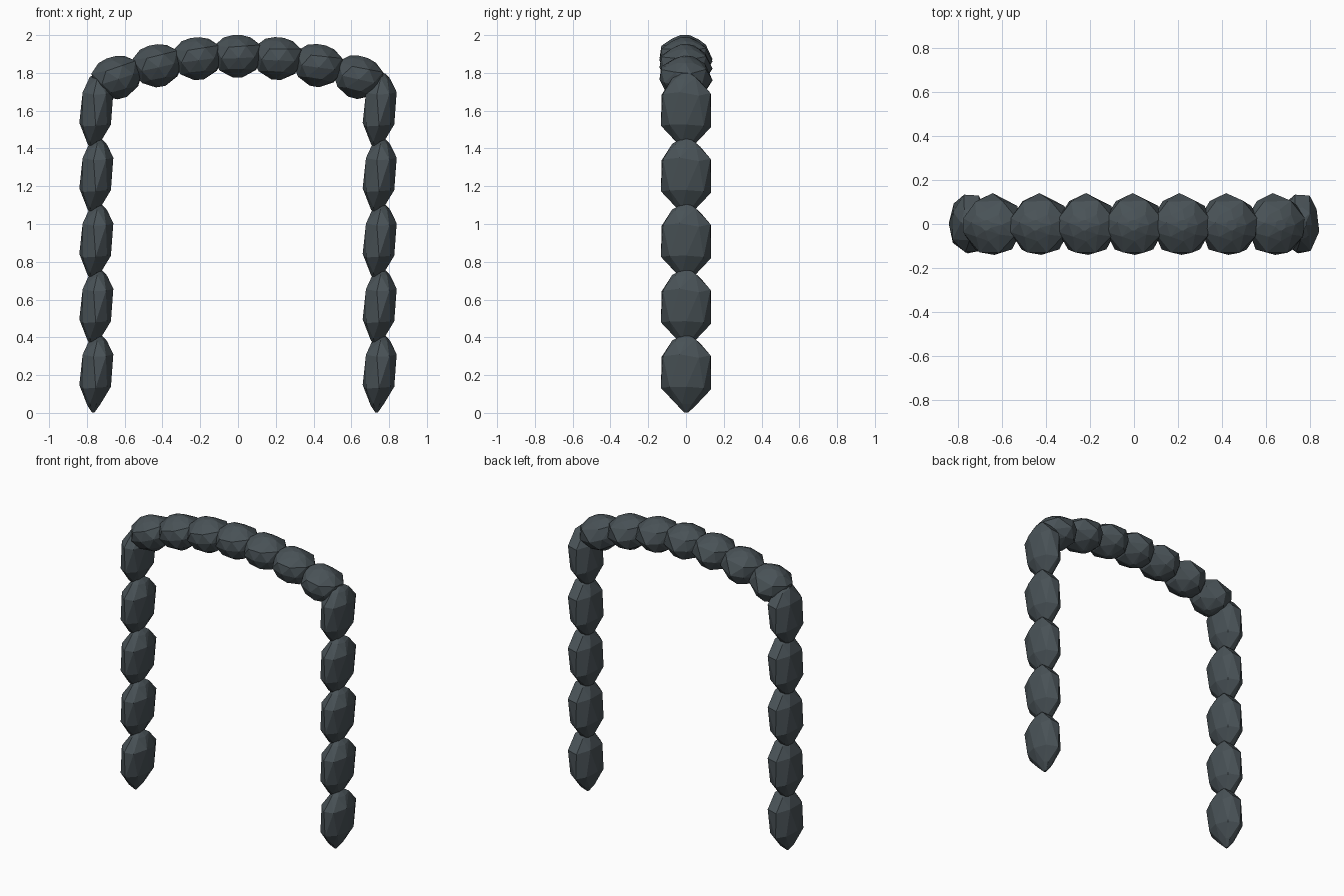
import bpy, bmesh, math, random
from mathutils import Vector

cube = bpy.data.objects.get("Cube")
if cube:
    bpy.data.objects.remove(cube, do_unlink=True)

slate = bpy.data.materials.new("dark slate")
slate.use_nodes = True
color = (0.066, 0.084, 0.094, 1)
slate.diffuse_color = color
slate.node_tree.nodes["Principled BSDF"].inputs["Base Color"].default_value = color

# Unit stone outlines: (height, radius) from bottom to top
PILLAR = [(-1, 0.08), (-0.82, 0.43), (-0.34, 0.98), (0.48, 1), (0.86, 0.55), (1, 0.2)]
ARCH = [(-1, 0.18), (-0.65, 0.75), (-0.1, 1), (0.48, 0.92), (0.85, 0.52), (1, 0.18)]


def make_stone(name, outline, half, location, shear=0, tilt=0, seed=1, sides=8):
    """Chiselled stone: convex hull of uneven rings, fitted to its half sizes."""
    rng = random.Random(seed)
    points = []
    for row, (z, r) in enumerate(outline):
        for k in range(sides):
            a = math.tau * (k + 0.5 * (row % 2) + rng.uniform(-0.2, 0.2)) / sides
            reach = r * rng.uniform(0.94, 1.03)
            dz = rng.uniform(-0.06, 0.06) if abs(z) < 0.9 else 0
            points.append(Vector((reach * math.cos(a) + shear * z, reach * math.sin(a), z + dz)))
    low = [min(p[i] for p in points) for i in range(3)]
    high = [max(p[i] for p in points) for i in range(3)]
    bm = bmesh.new()
    for p in points:
        bm.verts.new([half[i] * (2 * (p[i] - low[i]) / (high[i] - low[i]) - 1) for i in range(3)])
    hull = bmesh.ops.convex_hull(bm, input=bm.verts)
    unused = {g for g in hull["geom_interior"] + hull["geom_unused"] if isinstance(g, bmesh.types.BMVert)}
    bmesh.ops.delete(bm, geom=list(unused), context='VERTS')
    bmesh.ops.recalc_face_normals(bm, faces=bm.faces)
    mesh = bpy.data.meshes.new(name)
    bm.to_mesh(mesh)
    bm.free()
    mesh.materials.append(slate)
    obj = bpy.data.objects.new(name, mesh)
    obj.location = location
    obj.rotation_euler.y = tilt
    bpy.context.collection.objects.link(obj)


# Two pillars of five stacked stones
for side, x in (("right", -0.75), ("left", 0.75)):
    for i in range(5):
        make_stone(f"{side}_pillar_stone_{i + 1}", PILLAR, (0.09, 0.133, 0.203),
                   (x, 0, 0.205 + 0.347 * i), shear=0.17, seed=4)

# Seven stones bridging the pillars along a shallow arc
for i in range(-3, 4):
    make_stone(f"arch_stone_{i + 4}", ARCH, (0.136, 0.14, 0.112),
               (0.213 * i, 0, 1.888 - 0.0125 * i * i), tilt=math.radians(5 * i), seed=9)
